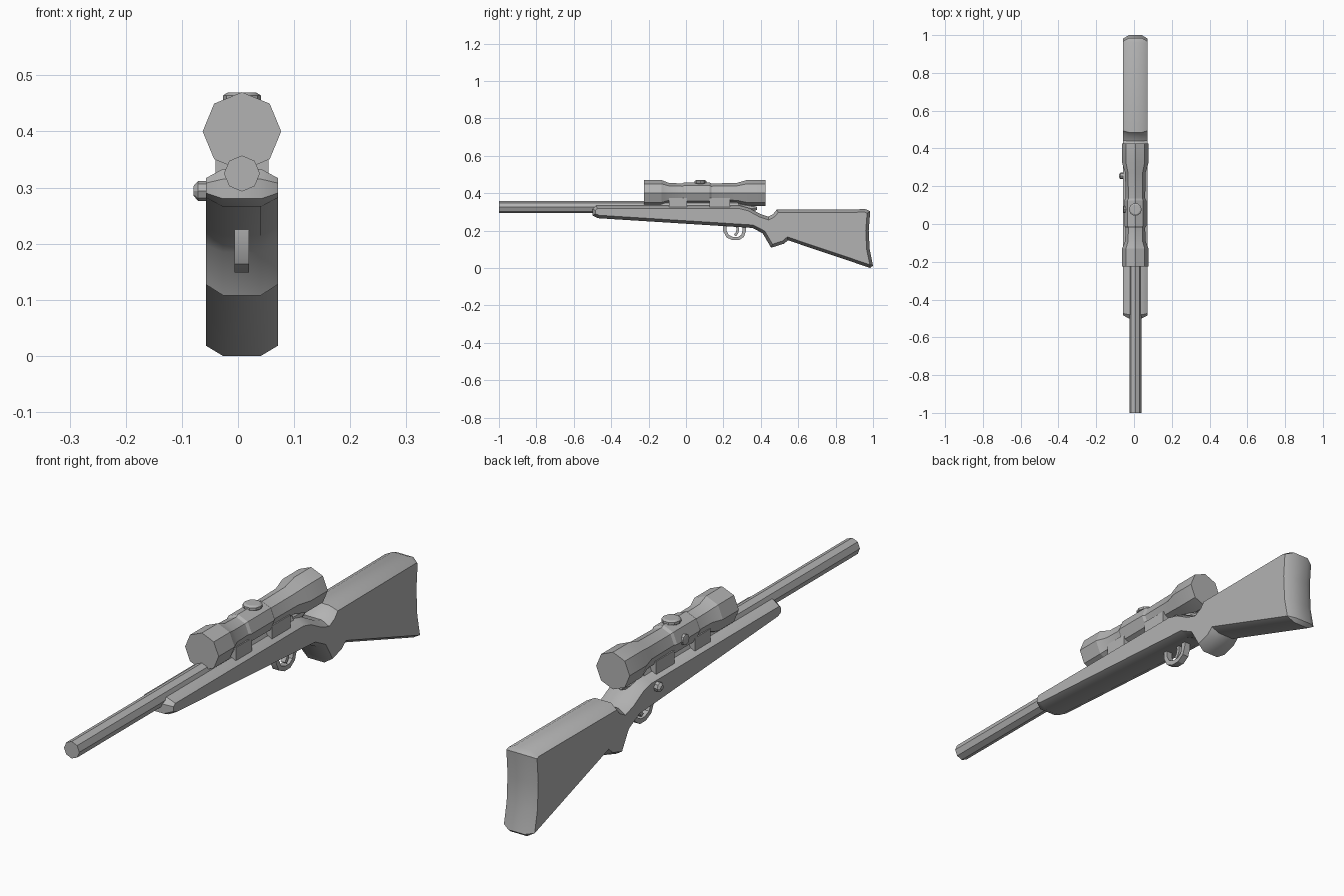
import bpy, bmesh, math
from mathutils import Vector, Matrix

if "Cube" in bpy.data.objects:
    bpy.data.objects.remove(bpy.data.objects["Cube"])

CX = 0.007  # centre line of the rifle
grey = bpy.data.materials.new("mid_grey")
grey.diffuse_color = (0.45, 0.45, 0.45, 1)
grey.use_nodes = True
grey.node_tree.nodes["Principled BSDF"].inputs["Base Color"].default_value = grey.diffuse_color


def finish(name, bm, angle=30):
    bmesh.ops.recalc_face_normals(bm, faces=bm.faces[:])
    me = bpy.data.meshes.new(name)
    bm.to_mesh(me)
    bm.free()
    me.materials.append(grey)
    ob = bpy.data.objects.new(name, me)
    bpy.context.collection.objects.link(ob)
    bpy.ops.object.select_all(action='DESELECT')
    ob.select_set(True)
    bpy.context.view_layer.objects.active = ob
    bpy.ops.object.shade_smooth_by_angle(angle=math.radians(angle))
    return ob


def loft(name, rings, angle=30):
    """Bridge equal-length rings of points and cap both ends."""
    bm = bmesh.new()
    rows = [[bm.verts.new(p) for p in r] for r in rings]
    n = len(rows[0])
    for a, b in zip(rows, rows[1:]):
        for i in range(n):
            j = (i + 1) % n
            bm.faces.new((a[i], a[j], b[j], b[i]))
    bm.faces.new(rows[0][::-1])
    bm.faces.new(rows[-1])
    return finish(name, bm, angle)


def lathe(name, origin, axis, stations, sides=8):
    """Polygonal tube; stations are (distance along axis, radius)."""
    rot = Vector((0, 0, 1)).rotation_difference(Vector(axis)).to_matrix()
    o = Vector(origin)
    rings = []
    for d, r in stations:
        rings.append([o + rot @ Vector((r * math.cos(math.tau * i / sides),
                                        r * math.sin(math.tau * i / sides), d))
                      for i in range(sides)])
    return loft(name, rings, 20)


def inset(pts, d):
    """Mitred inward offset of a clockwise outline."""
    out = []
    for i, p in enumerate(pts):
        p = Vector(p)
        e1 = (p - Vector(pts[i - 1])).normalized()
        e2 = (Vector(pts[(i + 1) % len(pts)]) - p).normalized()
        n1, n2 = Vector((e1.y, -e1.x)), Vector((e2.y, -e2.x))
        out.append(p + (n1 + n2) * d / max(0.4, 1 + n1.dot(n2)))
    return out


def slab(name, pts, half, flat=None, d=0.0):
    """Side outline (y, z) given a width, optionally with chamfered rims."""
    layers = [(-half, pts), (half, pts)]
    if flat:
        ins = inset(pts, d)
        layers = [(-half, ins), (-flat, pts), (flat, pts), (half, ins)]
    return loft(name, [[(CX + x, p[0], p[1]) for p in ps] for x, ps in layers])


def box(name, c, size):
    bm = bmesh.new()
    bmesh.ops.create_cube(bm, size=1, matrix=Matrix.Translation(c) @ Matrix.Diagonal((*size, 1)))
    return finish(name, bm)


# Stock: one clockwise outline from fore-end to butt and grip
stock = [(-0.50, 0.315), (-0.48, 0.333), (0.29, 0.333), (0.34, 0.32), (0.40, 0.287),
         (0.44, 0.274), (0.465, 0.287), (0.485, 0.312), (0.96, 0.314), (0.985, 0.303),
         (0.977, 0.20), (0.982, 0.10), (1.0, 0.012), (0.985, 0.0), (0.545, 0.148),
         (0.525, 0.13), (0.455, 0.108), (0.41, 0.185), (0.355, 0.214), (-0.47, 0.266),
         (-0.50, 0.28)]
slab("stock", stock, 0.064, 0.034, 0.016)

# Barrel and receiver
lathe("barrel", (CX, -1, 0.325), (0, 1, 0), [(0, 0.032), (1.28, 0.032)])
lathe("receiver_tang", (CX, 0.27, 0.318), (0, 1, 0), [(0, 0.03), (0.06, 0.022), (0.11, 0.008)])

# Scope body with flared ends and middle collar
lathe("scope", (CX, 0, 0.4), (0, 1, 0),
      [(-0.225, 0.07), (-0.13, 0.07), (-0.09, 0.054), (-0.02, 0.052), (-0.01, 0.058),
       (0.125, 0.058), (0.135, 0.052), (0.27, 0.054), (0.325, 0.07), (0.425, 0.07)])
lathe("scope_top_knob", (CX, 0.077, 0.43), (0, 0, 1),
      [(0, 0.025), (0.022, 0.025), (0.024, 0.034), (0.034, 0.034), (0.039, 0.026)], 10)
lathe("scope_side_knob", (CX - 0.045, 0.077, 0.4), (-1, 0, 0),
      [(0, 0.02), (0.016, 0.02), (0.018, 0.014)])

# Scope mounts
for label, y0, y1 in (("front", -0.09, 0.005), ("rear", 0.125, 0.235)):
    box(label + "_scope_mount", (CX, (y0 + y1) / 2, 0.35), (0.094, y1 - y0, 0.05))

# Bolt handle and knob
a, b = Vector((-0.01, 0.25, 0.325)), Vector((-0.064, 0.255, 0.294))
lathe("bolt_handle", a, b - a, [(0, 0.009), ((b - a).length, 0.008)], 6)
lathe("bolt_knob", b, (-1, 0, 0), [(-0.015, 0.009), (-0.007, 0.018), (0.007, 0.018), (0.015, 0.009)])


def strip(name, path, thick, half):
    """Band of constant thickness swept along a (y, z) path."""
    left, right = [], []
    for i, p in enumerate(path):
        t = (Vector(path[min(i + 1, len(path) - 1)]) - Vector(path[max(i - 1, 0)])).normalized()
        n = Vector((-t.y, t.x)) * thick / 2
        left.append(Vector(p) + n)
        right.append(Vector(p) - n)
    bm = bmesh.new()
    rows = [[bm.verts.new((CX + s * half, q.x, q.y)) for s, q in ((-1, l), (1, l), (1, r), (-1, r))]
            for l, r in zip(left, right)]
    for u, v in zip(rows, rows[1:]):
        for i in range(4):
            j = (i + 1) % 4
            bm.faces.new((u[i], u[j], v[j], v[i]))
    bm.faces.new(rows[0])
    bm.faces.new(rows[-1][::-1])
    return finish(name, bm)


# Trigger guard and trigger
strip("trigger_guard", [(0.207, 0.235), (0.207, 0.20), (0.222, 0.17), (0.25, 0.157),
                        (0.28, 0.157), (0.303, 0.172), (0.312, 0.20), (0.312, 0.235)], 0.018, 0.013)
strip("trigger", [(0.268, 0.235), (0.277, 0.21), (0.274, 0.19), (0.262, 0.173)], 0.014, 0.009)
